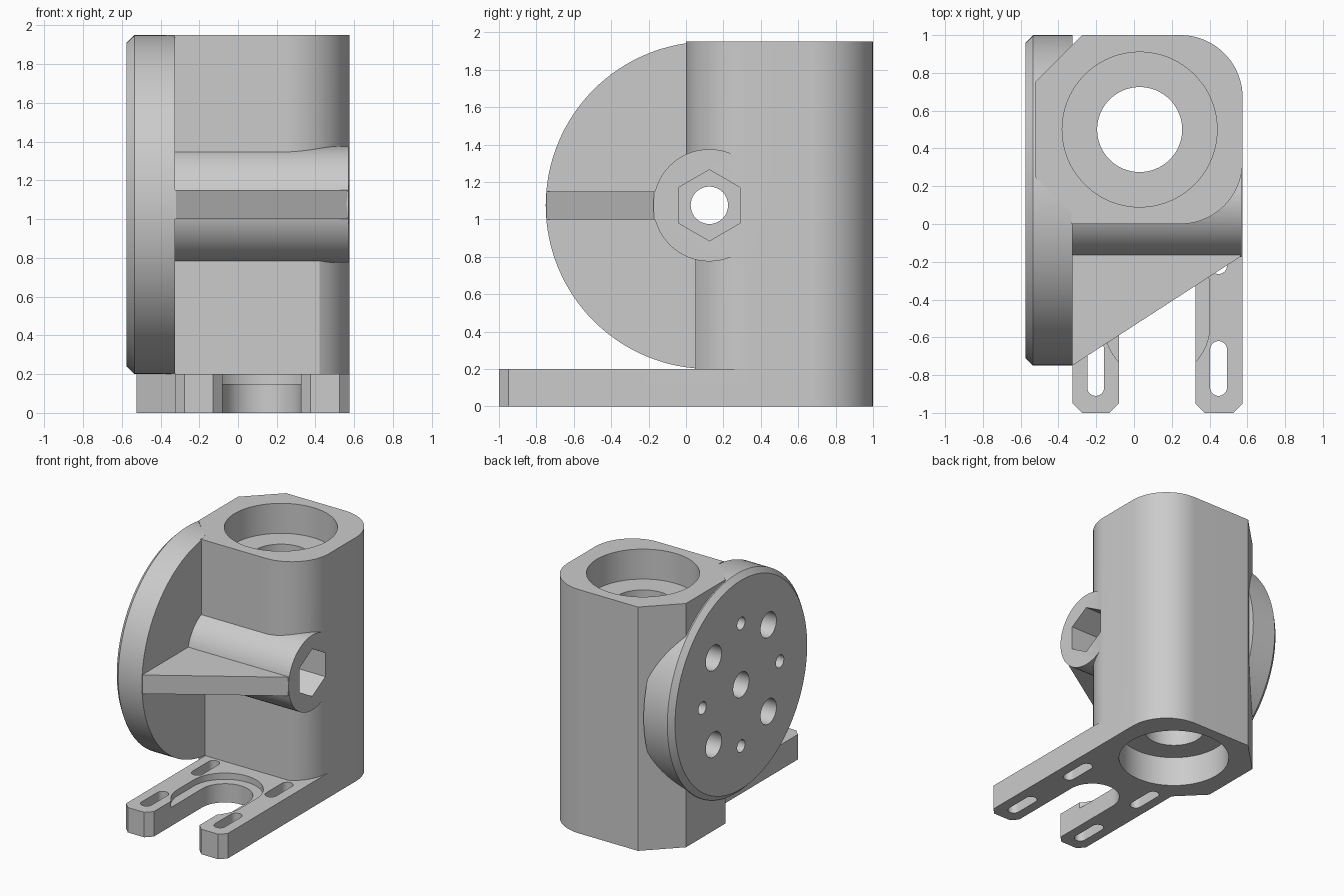
import bpy, bmesh
from math import sin, cos, pi, radians, sqrt

if "Cube" in bpy.data.objects:
    bpy.data.objects.remove(bpy.data.objects["Cube"])


def arc(cx, cy, r, a0, a1, n):
    return [(cx + r * cos(radians(a0 + (a1 - a0) * i / n)),
             cy + r * sin(radians(a0 + (a1 - a0) * i / n))) for i in range(n + 1)]


def circle(cx, cy, r, n=64, start=0):
    return arc(cx, cy, r, start, start + 360, n)[:-1]


def slot(cx, y0, y1, r, n=16):
    return arc(cx, y1, r, 0, 180, n) + arc(cx, y0, r, 180, 360, n)


def rect(a0, b0, a1, b1):
    return [(a0, b0), (a1, b0), (a1, b1), (a0, b1)]


def loft(name, axis, *sections):
    """Solid through (position, profile) sections; x profiles are (y, z), z profiles are (x, y)."""
    bm = bmesh.new()
    place = (lambda h, p: (h, *p)) if axis == 'x' else (lambda h, p: (*p, h))
    rings = [[bm.verts.new(place(h, p)) for p in pts] for h, pts in sections]
    n = len(rings[0])
    for a, b in zip(rings, rings[1:]):
        for i in range(n):
            j = (i + 1) % n
            bm.faces.new((a[i], a[j], b[j], b[i]))
    bm.faces.new(rings[0][::-1])
    bm.faces.new(rings[-1])
    bmesh.ops.recalc_face_normals(bm, faces=bm.faces)
    me = bpy.data.meshes.new(name)
    bm.to_mesh(me)
    bm.free()
    ob = bpy.data.objects.new(name, me)
    bpy.context.collection.objects.link(ob)
    return ob


def prism(name, axis, lo, hi, pts):
    return loft(name, axis, (lo, pts), (hi, pts))


def combine(base, tool, op):
    tool.hide_render = True
    mod = base.modifiers.new(op.lower(), 'BOOLEAN')
    mod.operation, mod.object, mod.solver = op, tool, 'EXACT'
    bpy.context.view_layer.objects.active = base
    bpy.ops.object.modifier_apply(modifier=mod.name)
    bpy.data.objects.remove(tool, do_unlink=True)


CY, CZ = 0.125, 1.075      # flange axis
MX = 0.1225                # mounting foot centre line
E = 0.575                  # half width

# Column: rounded on the right, chamfered on the left
body = prism("bearing_bracket", 'z', 0, 1.95,
             [(-0.525, 0.25), (-0.275, 0)]
             + arc(E - 0.33, 0.33, 0.33, -90, 0, 20)
             + arc(E - 0.33, 0.67, 0.33, 0, 90, 20)
             + [(-0.275, 1), (-0.525, 0.75)])
combine(body, prism("front_relief", 'z', 0.2, 1.0, rect(-0.7, -0.5, 0.7, 0.05)), 'DIFFERENCE')
combine(body, prism("corner_fill", 'z', CZ, 1.95, rect(-0.33, 0, -0.2, 0.12)), 'UNION')

# Round flange with chamfered outer rim
combine(body, loft("flange", 'x', (-E, circle(CY, CZ, 0.835, 128)),
                   (-0.535, circle(CY, CZ, 0.875, 128)),
                   (-0.325, circle(CY, CZ, 0.875, 128))), 'UNION')

# Bolt boss and its triangular web
combine(body, prism("bolt_boss", 'x', -0.4, 0.57, circle(CY, CZ, 0.3)), 'UNION')
combine(body, prism("web", 'z', 1.0, 1.15,
                    [(-0.4, -0.745), (-0.32, -0.745), (0.565, -0.172), (0.565, 0.1), (-0.4, 0.1)]), 'UNION')

# Foot plate with two chamfered legs around a U-shaped notch
c = 0.05
foot = ([(-0.325, 0.3), (-0.325, -1 + c), (-0.325 + c, -1), (-0.08 - c, -1), (-0.08, -1 + c)]
        + arc(MX, -0.34, 0.2025, 180, 0, 24)
        + [(0.325, -1 + c), (0.325 + c, -1), (E - c, -1), (E, -1 + c), (E, 0.34)])
combine(body, prism("foot", 'z', 0, 0.2, foot), 'UNION')

# Shallow recess and adjustment slots in the foot
combine(body, prism("recess", 'z', 0.15, 0.25, slot(MX, -0.54, -0.34, 0.278, 32)), 'DIFFERENCE')
for sx in (-1, 1):
    for y in (-0.865, -0.22):
        combine(body, prism("adjust_slot", 'z', -0.1, 0.3,
                            slot(MX + sx * 0.325, y, y + 0.2, 0.045)), 'DIFFERENCE')

# Vertical bore with a bearing seat at each end
for lo, hi, r in ((-0.1, 2.1, 0.225), (1.71, 2.1, 0.41), (-0.1, 0.24, 0.41)):
    combine(body, prism("bore", 'z', lo, hi, circle(0.03, 0.5, r, 96)), 'DIFFERENCE')

# Bolt hole with hexagonal head pocket
combine(body, prism("bolt_hole", 'x', -0.7, 0.7, circle(CY, CZ, 0.1, 40)), 'DIFFERENCE')
combine(body, prism("hex_pocket", 'x', 0.33, 0.7, circle(CY, CZ, 0.19, 6, 90)), 'DIFFERENCE')

# Eight blind holes on the flange face, alternating small and large
for i in range(8):
    a = i * pi / 4
    combine(body, prism("flange_hole", 'x', -0.7, -0.4,
                        circle(CY + 0.49 * cos(a), CZ + 0.49 * sin(a),
                               0.1 if i % 2 else 0.05, 32)), 'DIFFERENCE')

bpy.ops.object.select_all(action='DESELECT')
body.select_set(True)
bpy.context.view_layer.objects.active = body
bpy.ops.object.shade_smooth_by_angle(angle=radians(30))
